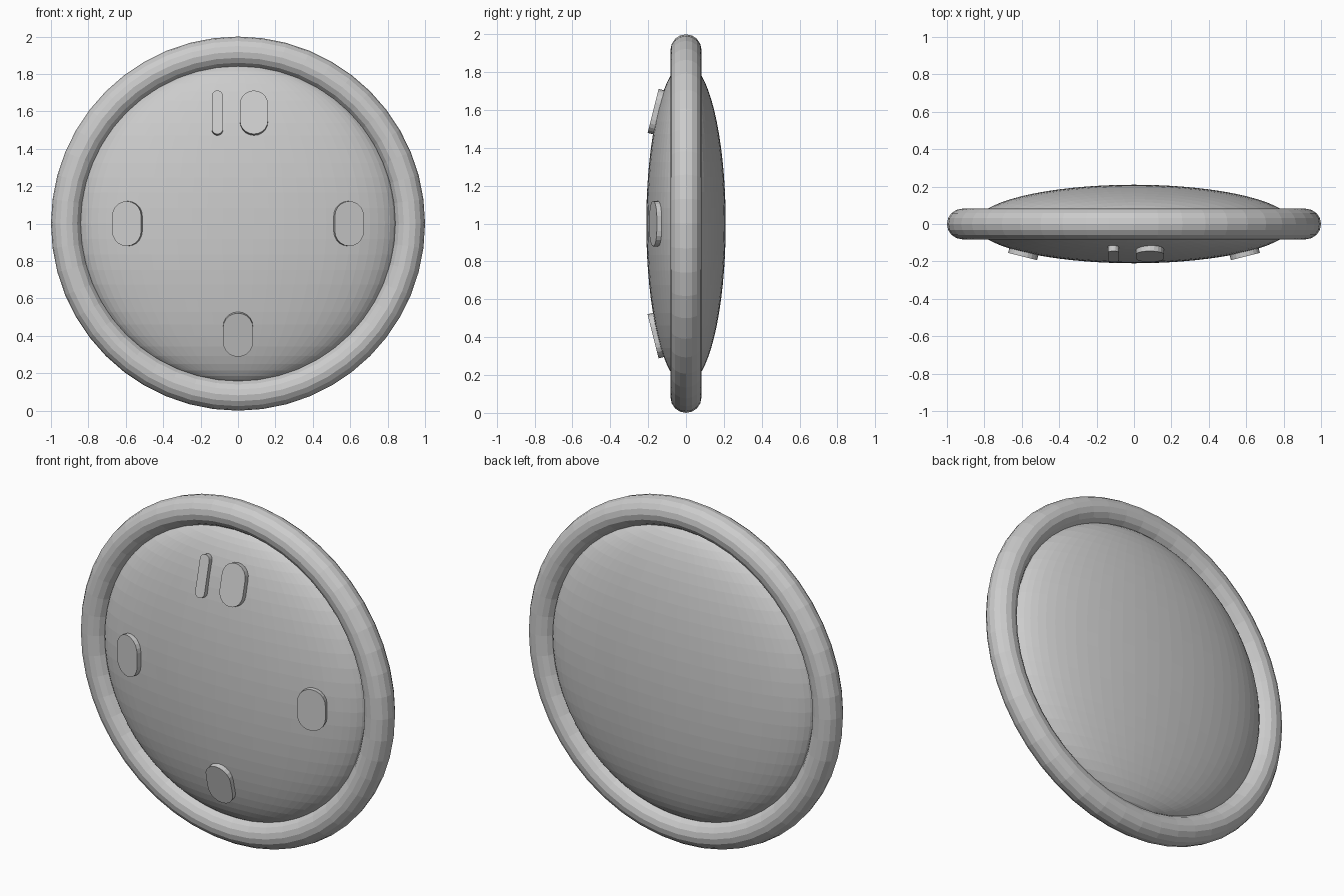
import bpy, bmesh, math
from mathutils import Matrix

cube = bpy.data.objects.get("Cube")
if cube:
    bpy.data.objects.remove(cube, do_unlink=True)

CENTRE_Z = 1.0
TILT = math.radians(14)


def add_object(name, bm, location, rotation=(0, 0, 0)):
    bmesh.ops.recalc_face_normals(bm, faces=bm.faces)
    mesh = bpy.data.meshes.new(name)
    bm.to_mesh(mesh)
    bm.free()
    obj = bpy.data.objects.new(name, mesh)
    obj.location = location
    obj.rotation_euler = rotation
    bpy.context.collection.objects.link(obj)
    return obj


# Round rim
bpy.ops.mesh.primitive_torus_add(
    major_radius=0.918, minor_radius=0.082,
    major_segments=48, minor_segments=16,
    location=(0, 0, CENTRE_Z), rotation=(math.pi / 2, 0, 0))
bpy.context.object.name = "rim"

# Lens-shaped body, domed at front and back
bm = bmesh.new()
bmesh.ops.create_uvsphere(bm, u_segments=64, v_segments=32, radius=1)
bmesh.ops.transform(bm, matrix=Matrix.Diagonal((0.85, 0.21, 0.85, 1)), verts=bm.verts)
add_object("domed_face", bm, (0, 0, CENTRE_Z))


def marker(name, dx, dz, width, height, shift=0.0, thickness=0.045):
    """Raised rounded plate lying on the dome in direction (dx, dz)."""
    bm = bmesh.new()
    radius = width / 2
    straight = height / 2 - radius
    outline = []
    steps = 10
    for side in (1, -1):
        for i in range(steps + 1):
            a = math.pi * i / steps
            outline.append(bm.verts.new((
                side * radius * math.cos(a) + shift, -thickness / 2,
                side * (straight + radius * math.sin(a)))))
    face = bm.faces.new(outline)
    back = bmesh.ops.extrude_face_region(bm, geom=[face])["geom"]
    verts = [v for v in back if isinstance(v, bmesh.types.BMVert)]
    bmesh.ops.translate(bm, verts=verts, vec=(0, thickness, 0))
    reach = 0.59
    return add_object(name, bm, (dx * reach, -0.152, CENTRE_Z + dz * reach),
                      (-TILT * dz, 0, TILT * dx))


# Plain hour markers at the four quarters, doubled at the top
marker("top_marker_narrow", 0, 1, 0.06, 0.24, shift=-0.11)
marker("top_marker_wide", 0, 1, 0.15, 0.24, shift=0.085)
marker("bottom_marker", 0, -1, 0.16, 0.24)
marker("left_marker", 1, 0, 0.16, 0.24)
marker("right_marker", -1, 0, 0.16, 0.24)
